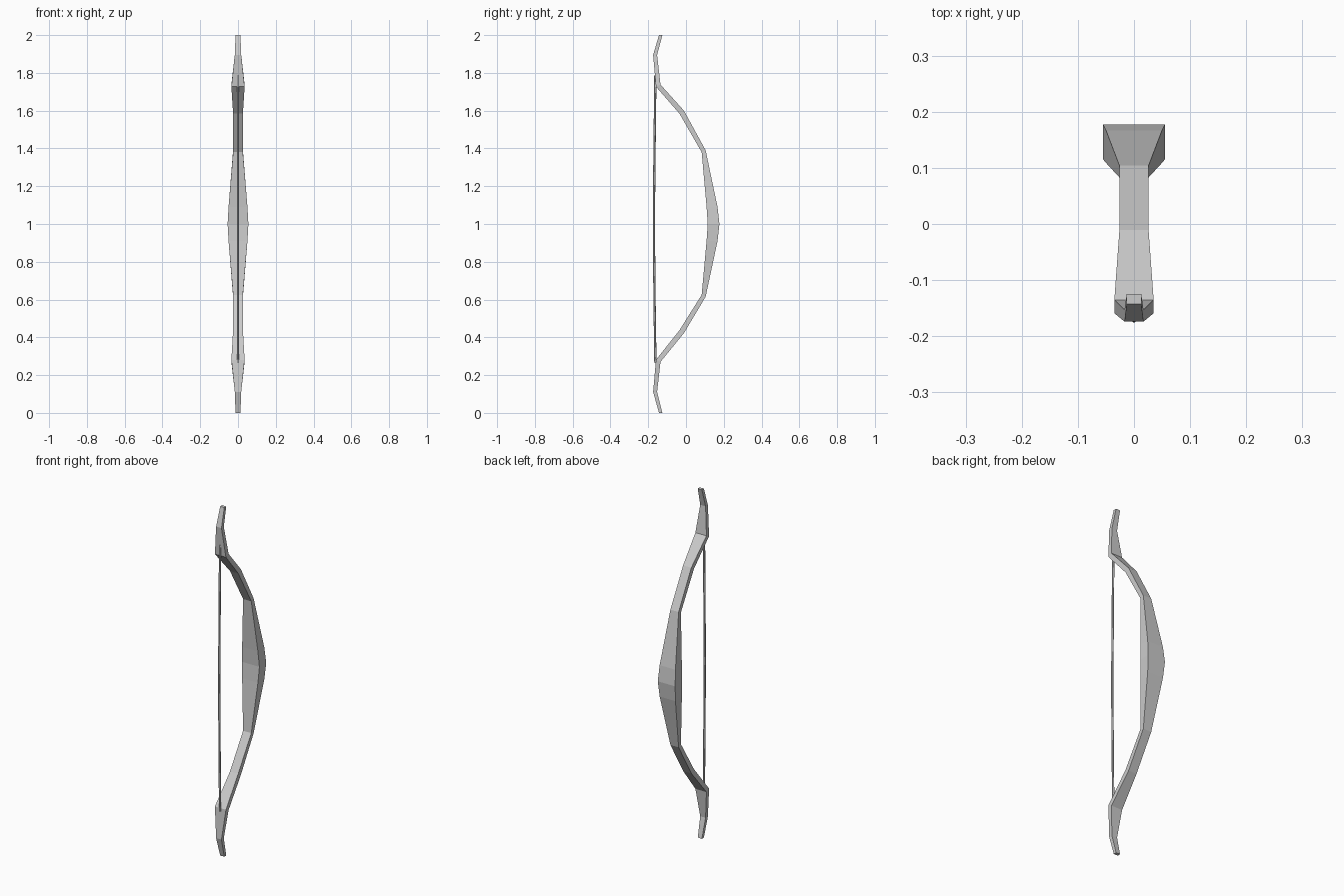
import bpy, bmesh, math

if "Cube" in bpy.data.objects:
    bpy.data.objects.remove(bpy.data.objects["Cube"])


def make_object(name, rings):
    """Skin a list of equal-length point rings into a closed flat-shaded tube."""
    bm = bmesh.new()
    loops = [[bm.verts.new(p) for p in ring] for ring in rings]
    n = len(loops[0])
    for a, b in zip(loops, loops[1:]):
        for i in range(n):
            j = (i + 1) % n
            bm.faces.new((a[i], a[j], b[j], b[i]))
    bm.faces.new(loops[0])
    bm.faces.new(loops[-1])
    bmesh.ops.recalc_face_normals(bm, faces=bm.faces)
    mesh = bpy.data.meshes.new(name)
    bm.to_mesh(mesh)
    bm.free()
    obj = bpy.data.objects.new(name, mesh)
    bpy.context.collection.objects.link(obj)
    return obj


# Bow sections from grip to tip: string-side y, height; outer y, height;
# half width; how much nearer the middle the lower limb's section sits
sections = [
    (0.109, 0.09, 0.167, 0.09, 0.050, 0.0),
    (0.083, 0.38, 0.104, 0.39, 0.026, 0.005),
    (-0.035, 0.585, -0.011, 0.60, 0.026, 0.022),
    (-0.159, 0.727, -0.135, 0.738, 0.035, 0.008),
    (-0.174, 0.895, -0.153, 0.895, 0.017, 0.006),
    (-0.143, 1.0, -0.125, 1.0, 0.013, 0.0),
]


def bow_ring(yi, hi, yo, ho, w, shift, side):
    s = shift if side < 0 else 0
    zi, zo = 1 + side * (hi - s), 1 + side * (ho - s)
    return [(-w, yi, zi), (w, yi, zi), (w, yo, zo), (-w, yo, zo)]


# Bow body: lower limb, grip, upper limb
grip = bow_ring(0.115, 0, 0.177, 0, 0.055, 0, 1)
lower = [bow_ring(*s, -1) for s in reversed(sections)]
upper = [bow_ring(*s, 1) for s in sections]
make_object("bow_body", lower + [grip] + upper)

# String: slim six-sided cord, slightly bowed towards the archer
path = [(-0.162, 0.265), (-0.166, 0.55), (-0.169, 0.85), (-0.170, 1.0),
        (-0.169, 1.15), (-0.166, 1.45), (-0.162, 1.79)]
r = 0.006
cord = [[(r * math.cos(k * math.pi / 3 + math.pi / 6),
          y + r * math.sin(k * math.pi / 3 + math.pi / 6), z)
         for k in range(6)] for y, z in path]
make_object("bow_string", cord)
